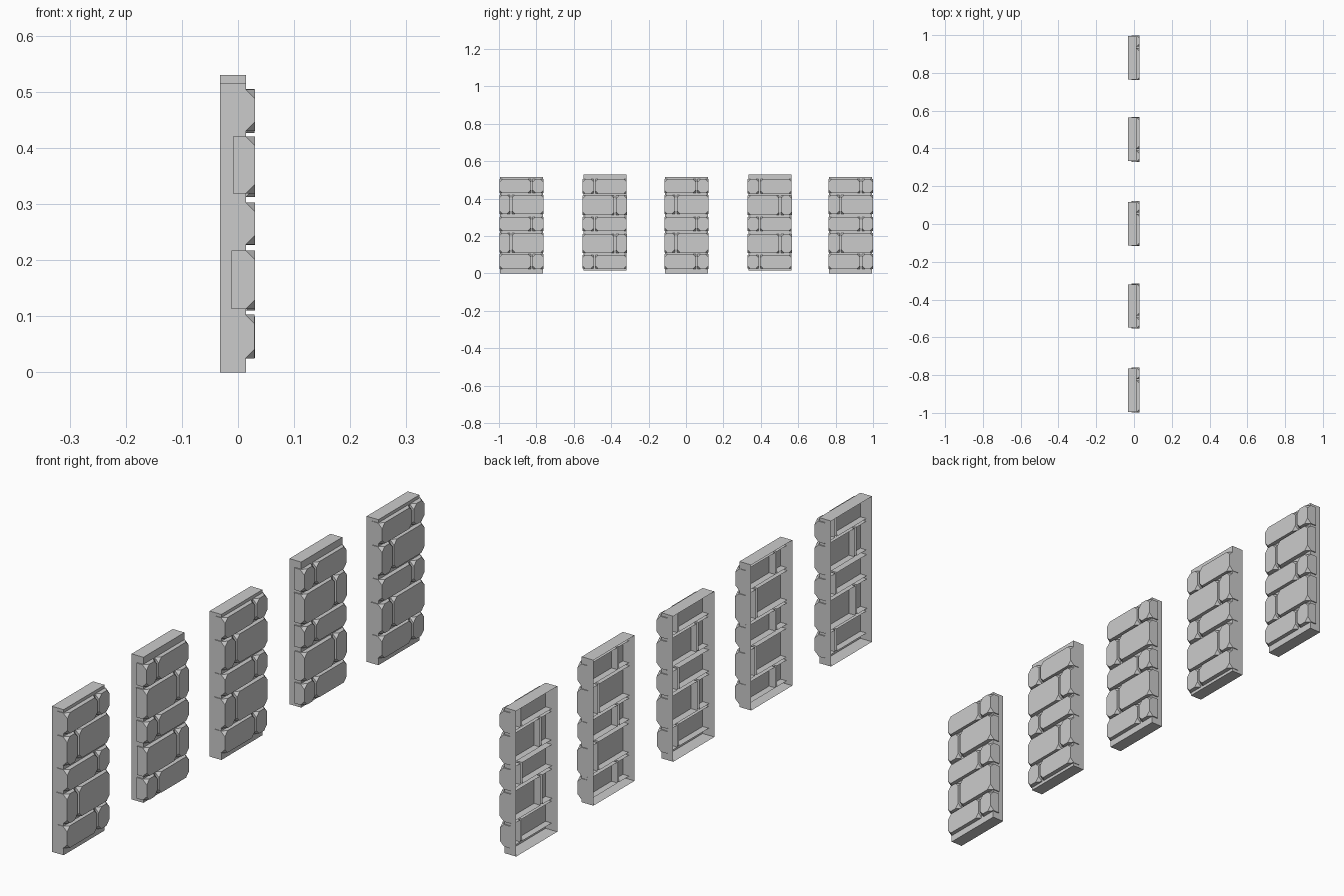
import bpy, bmesh
from math import pi
from mathutils import Matrix

if "Cube" in bpy.data.objects:
    bpy.data.objects.remove(bpy.data.objects["Cube"])


def open_box(bm, x, y, z, chamfer=0.0):
    """Box shell without its back (-x) face, front corners optionally cut off."""
    size = [b - a for a, b in (x, y, z)]
    mid = [(a + b) / 2 for a, b in (x, y, z)]
    mat = Matrix.Translation(mid) @ Matrix.Diagonal((*size, 1))
    verts = bmesh.ops.create_cube(bm, size=1, matrix=mat)["verts"]
    faces = {f for v in verts for f in v.link_faces}
    back = [f for f in faces if f.calc_center_median().x < x[0] + 1e-5]
    bmesh.ops.delete(bm, geom=back, context="FACES_ONLY")
    if chamfer:
        corners = [v for v in verts if v.co.x > x[1] - 1e-5]
        bmesh.ops.bevel(bm, geom=corners, offset=chamfer, segments=1,
                        profile=0.5, affect="VERTICES")


def make_object(name, bm, y, flipped):
    # every second panel is the same panel turned upside down
    if flipped:
        bmesh.ops.transform(bm, verts=bm.verts, matrix=Matrix.Translation((0, 0, 0.53))
                            @ Matrix.Rotation(pi, 4, "X"))
    mesh = bpy.data.meshes.new(name)
    bm.to_mesh(mesh)
    bm.free()
    obj = bpy.data.objects.new(name, mesh)
    obj.location.y = y
    bpy.context.collection.objects.link(obj)


# brick rows: bottom, top, back and front depth
ROWS = [(0.025, 0.103, -0.010, 0.029), (0.113, 0.217, -0.012, 0.030),
        (0.228, 0.303, -0.011, 0.030), (0.319, 0.420, -0.009, 0.030),
        (0.430, 0.504, -0.010, 0.030)]
LONG_FIRST = [(-0.117, 0.051), (0.060, 0.119)]
SHORT_FIRST = [(-0.118, -0.060), (-0.050, 0.119)]

for i, y in enumerate((-0.88, -0.434, 0.002, 0.448, 0.88)):
    flipped = i % 2 == 1
    # hollow mortar backing
    bm = bmesh.new()
    open_box(bm, (-0.032, 0.014), (-0.115, 0.115), (0, 0.515))
    make_object(f"mortar_backing_{i + 1}", bm, y, flipped)
    # staggered bricks
    bm = bmesh.new()
    for r, (z0, z1, x0, x1) in enumerate(ROWS):
        for span in (SHORT_FIRST if r % 2 else LONG_FIRST):
            open_box(bm, (x0, x1), span, (z0, z1), 0.016)
    make_object(f"bricks_{i + 1}", bm, y, flipped)
